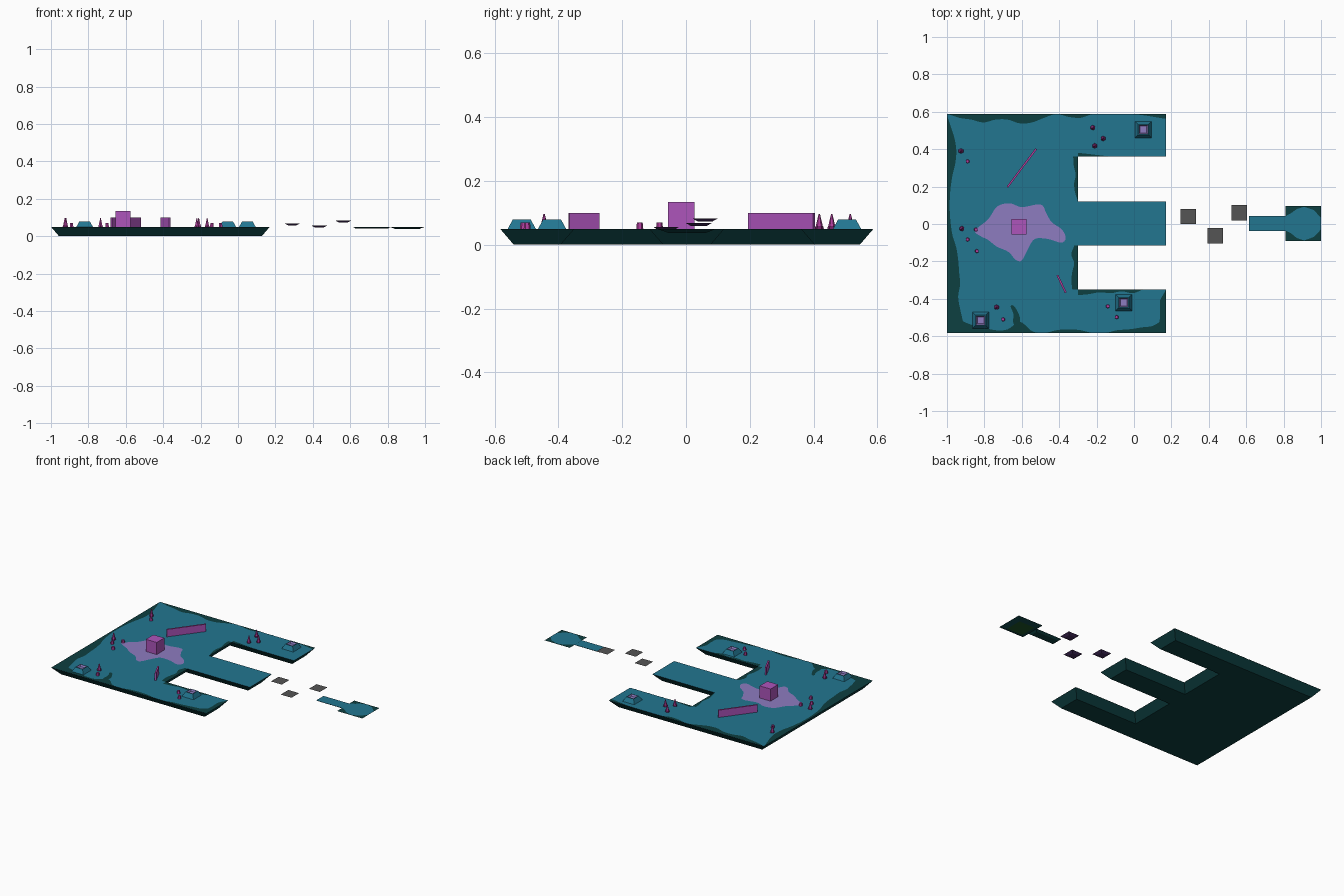
import bpy, bmesh, math
from mathutils import Vector

if "Cube" in bpy.data.objects:
    bpy.data.objects.remove(bpy.data.objects["Cube"])


def material(name, rgb):
    m = bpy.data.materials.new(name)
    m.diffuse_color = (*rgb, 1)
    m.use_nodes = True
    m.node_tree.nodes["Principled BSDF"].inputs["Base Color"].default_value = m.diffuse_color
    return m


TEAL = material("teal_ground", (0.016, 0.18, 0.28))
DARK = material("dark_green_rock", (0.004, 0.05, 0.052))
LILAC = material("lilac", (0.27, 0.20, 0.53))
PURPLE = material("purple_block", (0.42, 0.09, 0.50))
MAGENTA = material("magenta_crystal", (0.45, 0.05, 0.35))
PLUM = material("plum_spike", (0.16, 0.015, 0.13))
GREY = material("grey_tile", (0.09, 0.09, 0.09))
VIOLET = material("dark_violet", (0.06, 0.025, 0.11))
GREEN = material("moss_green", (0.012, 0.09, 0.02))
TOP = 0.05


def add_object(name, bm, mats):
    me = bpy.data.meshes.new(name)
    bm.to_mesh(me)
    bm.free()
    ob = bpy.data.objects.new(name, me)
    for m in mats:
        me.materials.append(m)
    bpy.context.collection.objects.link(ob)
    return ob


def inset(points, d):
    """Shift every edge of a counter-clockwise outline inwards by d."""
    out = []
    for i, p in enumerate(points):
        p, a, b = Vector(p), Vector(points[i - 1]), Vector(points[(i + 1) % len(points)])
        u, v = (p - a).normalized(), (b - p).normalized()
        n1, n2 = Vector((-u.y, u.x)), Vector((-v.y, v.x))
        out.append(p + (n1 + n2) * d / (1 + n1.dot(n2)))
    return out


def slab(name, points, z0, z1, taper, mats):
    """Prism narrowing downwards; materials are top, sides, bottom."""
    bm = bmesh.new()
    hi = [bm.verts.new((p[0], p[1], z1)) for p in points]
    lo = [bm.verts.new((p[0], p[1], z0)) for p in inset(points, taper)]
    bm.faces.new(hi)
    n = len(hi)
    for i in range(n):
        j = (i + 1) % n
        bm.faces.new((hi[i], lo[i], lo[j], hi[j])).material_index = 1
    bm.faces.new(lo[::-1]).material_index = 2
    return add_object(name, bm, mats)


def rect(cx, cy, hx, hy):
    return [(cx - hx, cy - hy), (cx + hx, cy - hy), (cx + hx, cy + hy), (cx - hx, cy + hy)]


def spline(p0, p1, p2, p3, t):
    return 0.5 * (2 * p1 + (p2 - p0) * t + (2 * p0 - 5 * p1 + 4 * p2 - p3) * t * t
                  + (3 * p1 - p0 - 3 * p2 + p3) * t ** 3)


def patch(name, points, z, mat, steps=4):
    """Flat painted patch with a rounded outline."""
    pts = [Vector(p) for p in points]
    n = len(pts)
    bm = bmesh.new()
    bm.faces.new([bm.verts.new((*spline(pts[i - 1], pts[i], pts[(i + 1) % n], pts[(i + 2) % n], k / steps), z))
                  for i in range(n) for k in range(steps)])
    bmesh.ops.recalc_face_normals(bm, faces=bm.faces)
    for f in bm.faces:
        if f.normal.z < 0:
            f.normal_flip()
    return add_object(name, bm, [mat])


def border(name, a, b, depths):
    """Wavy painted strip on the left-hand side of the edge a-b."""
    a, b = Vector(a), Vector(b)
    d = (b - a).normalized()
    normal = Vector((-d.y, d.x))
    n, steps = len(depths), 5
    rows = []
    bm = bmesh.new()
    for i in range((n - 1) * steps + 1):
        k, t = min(i // steps, n - 2), i / steps - min(i // steps, n - 2)
        w = spline(depths[max(k - 1, 0)], depths[k], depths[k + 1], depths[min(k + 2, n - 1)], t)
        p = a.lerp(b, i / ((n - 1) * steps))
        rows.append([bm.verts.new((*q, TOP + 0.001)) for q in (p, p + normal * max(w, 0.0002))])
    for (p, q), (r, s) in zip(rows, rows[1:]):
        bm.faces.new((p, r, s, q))
    return add_object(name, bm, [DARK])


# main platform with two notches
L, R, B, T, N = -1.0, 0.17, -0.583, 0.588, -0.30
slab("main_platform", [(L, B), (R, B), (R, -0.35), (N, -0.35), (N, -0.115), (R, -0.115),
                       (R, 0.12), (N, 0.12), (N, 0.36), (R, 0.36), (R, T), (L, T)],
     0, TOP, 0.043, [TEAL, DARK, DARK])

# dark worn borders
border("front_border", (L, B), (R, B), [.09, .07, .045, .03, .015, .02, .06, .01, 0, .015, .02,
                                        .015, 0, 0, .015, .02, .03, .04, .08])
border("front_arm_border", (R, B), (R, -0.35), [.06, .035, .03, .03, 0])
border("front_notch_side_border", (R, -0.35), (N, -0.35), [0, 0, 0, .02, .01, .02, .015, .025, .03])
border("front_notch_border", (N, -0.35), (N, -0.115), [.03, .035, .03, .02, .035, .02])
border("back_notch_border", (N, 0.12), (N, 0.36), [0, .015, .02, .012, .022, .025])
border("back_notch_side_border", (N, 0.36), (R, 0.36), [.02, .01, 0, 0, 0, 0])
border("back_border", (R, T), (L, T), [.025, .015, .005, 0, 0, 0, 0, .02, .015, 0, .02, .045,
                                       .05, .03, .03, .045, .03, .02, 0])
border("left_border", (L, T), (L, B), [0, .02, .04, .05, .045, .03, .02, .015, .015, .02, .03, .05,
                                       .06, .065, .07, .06, .07, .085, .1])
patch("dark_spot", [(-.66, -.44), (-.64, -.44), (-.61, -.50), (-.62, -.55), (-.645, -.53), (-.645, -.48)],
      TOP + 0.0015, DARK)

# lilac clearing with the central block
patch("lilac_clearing", [(-.85, -.035), (-.78, .025), (-.73, .095), (-.66, .11), (-.60, .09), (-.50, .105),
                         (-.47, .06), (-.44, .01), (-.385, -.03), (-.365, -.075), (-.39, -.10), (-.46, -.08),
                         (-.53, -.08), (-.565, -.13), (-.60, -.195), (-.635, -.19), (-.67, -.15), (-.735, -.12),
                         (-.78, -.085), (-.82, -.065)], TOP + 0.0015, LILAC)
slab("central_block", rect(-0.615, -0.015, 0.041, 0.041), TOP, 0.134, 0, [PURPLE] * 3)


# thin slanted walls
def wall(name, a, b):
    a, b = Vector(a), Vector(b)
    d = (b - a).normalized() * 0.005
    s = Vector((-d.y, d.x))
    slab(name, [a - s, b - s, b + s, a + s], TOP, 0.10, 0, [MAGENTA, PURPLE, PURPLE])


wall("back_wall", (-0.677, 0.197), (-0.523, 0.402))
wall("front_wall", (-0.41, -0.273), (-0.365, -0.367))


# square pads: sloping rim around a lilac hollow
def pad(name, cx, cy):
    bm = bmesh.new()
    loops = [[bm.verts.new((x, y, z)) for x, y in rect(cx, cy, h, h)]
             for h, z in ((0.044, TOP), (0.028, 0.079), (0.024, 0.079), (0.018, 0.068))]
    for k in range(3):
        for i in range(4):
            j = (i + 1) % 4
            f = bm.faces.new((loops[k][i], loops[k][j], loops[k + 1][j], loops[k + 1][i]))
            f.material_index = int(k == 2)
    bm.faces.new(loops[3]).material_index = 1
    add_object(name, bm, [TEAL, LILAC])


for i, (x, y) in enumerate([(0.05, 0.505), (-0.055, -0.42), (-0.82, -0.515)]):
    pad(f"pad_{i + 1}", x, y)


# crystal spikes and short stumps
def cone(name, x, y, r0, r1, h, sides, mat):
    bm = bmesh.new()
    bmesh.ops.create_cone(bm, cap_ends=True, segments=sides, radius1=r0, radius2=r1, depth=h)
    bmesh.ops.translate(bm, verts=bm.verts, vec=(x, y, TOP + h / 2))
    add_object(name, bm, [mat])


for i, (x, y) in enumerate([(-.925, .39), (-.92, -.025), (-.735, -.445), (-.22, .515), (-.165, .457), (-.21, .418)]):
    cone(f"spike_{i + 1}", x, y, 0.013, 0.002, 0.047, 6, PLUM if i < 0 else MAGENTA)
    cone(f"spike_foot_{i + 1}", x, y, 0.014, 0.012, 0.008, 6, PLUM)
for i, (x, y) in enumerate([(-.89, .335), (-.845, -.03), (-.89, -.083), (-.84, -.145), (-.70, -.51),
                            (-.14, -.44), (-.093, -.498)]):
    cone(f"stump_{i + 1}", x, y, 0.011, 0.009, 0.02, 6, MAGENTA)

# floating stepping tiles
for i, (x, y, z) in enumerate([(.29, .04, .068), (.435, -.062, .056), (.563, .06, .083)]):
    slab(f"stepping_tile_{i + 1}", rect(x, y, 0.041, 0.041), z - 0.01, z, 0.018, [GREY, VIOLET, VIOLET])

# far island: walkway and head with a teal rounded floor
slab("far_walkway", rect(0.715, 0.003, 0.1, 0.04), 0.04, TOP, 0.015, [TEAL, DARK, DARK])
slab("far_island", rect(0.905, 0.003, 0.095, 0.093), 0.037, TOP, 0.035, [DARK, DARK, GREEN])
patch("far_floor", [(.812, -.036), (.84, -.05), (.87, -.075), (.91, -.088), (.96, -.07), (.999, -.03), (.999, .035),
                    (.96, .075), (.91, .092), (.87, .08), (.84, .058), (.812, .043)], TOP + 0.001, TEAL, 1)
